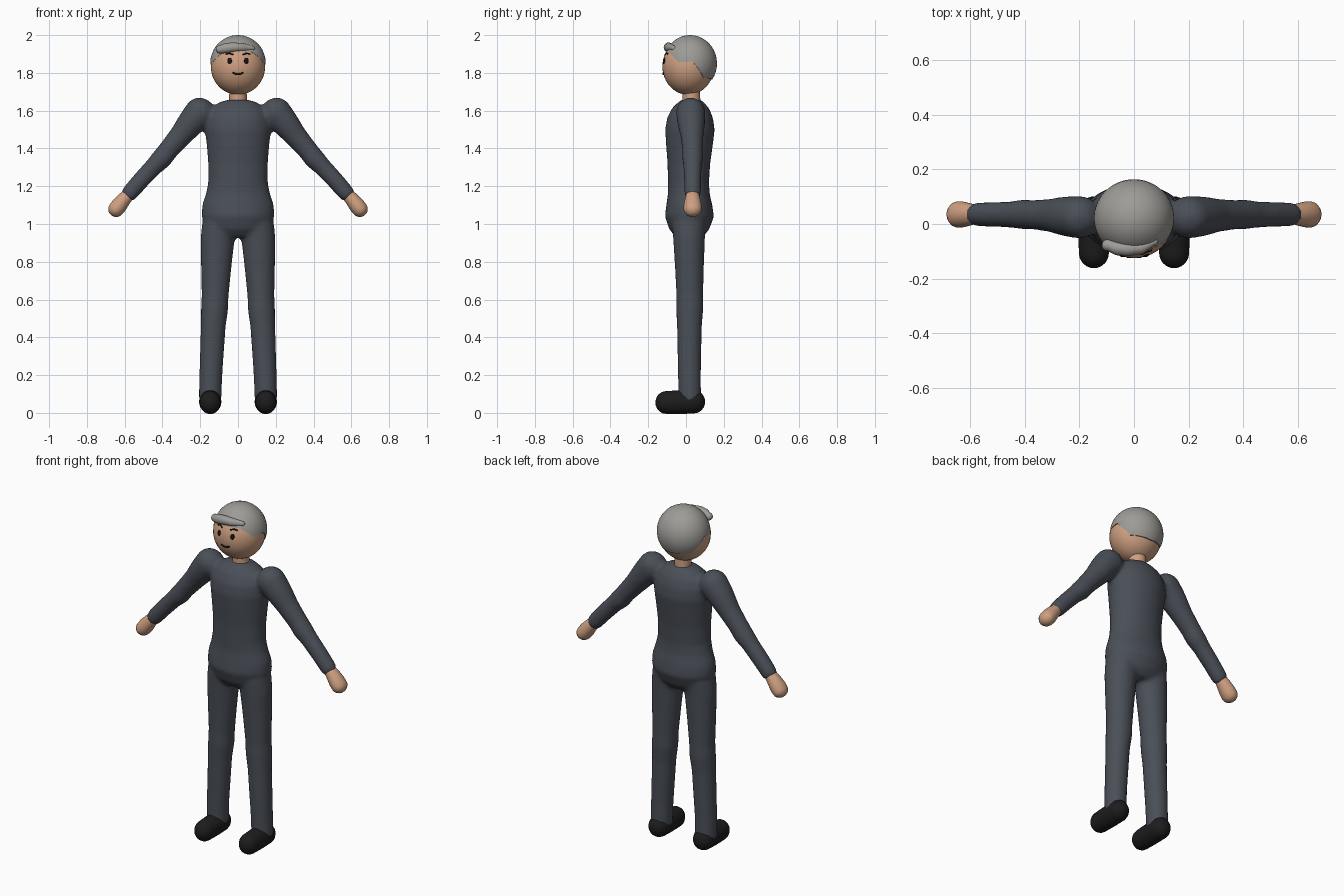
import bpy, bmesh
from math import sin, cos, pi, radians, asin, sqrt
from mathutils import Vector

if "Cube" in bpy.data.objects:
    bpy.data.objects.remove(bpy.data.objects["Cube"])


def material(name, r, g, b):
    m = bpy.data.materials.new(name)
    m.use_nodes = True
    m.diffuse_color = (r, g, b, 1)
    bsdf = m.node_tree.nodes["Principled BSDF"]
    bsdf.inputs["Base Color"].default_value = (r, g, b, 1)
    bsdf.inputs["Roughness"].default_value = 0.7
    return m


SUIT = material("slate suit", 0.068, 0.077, 0.095)
SKIN = material("warm skin", 0.62, 0.35, 0.22)
HAIR = material("grey hair", 0.34, 0.33, 0.31)
SHOE = material("black shoe", 0.012, 0.012, 0.012)
DARK = material("dark features", 0.006, 0.006, 0.006)


def loft(bm, rings, rounded=True, sides=32):
    """Skin elliptical rings (x, y, z, half width, half depth) into a closed tube."""
    rings = [(Vector(r[:3]), r[3], r[-1]) for r in rings]
    d = (rings[-1][0] - rings[0][0]).normalized()
    ref = Vector((1, 0, 0)) if abs(d.y) > 0.7 else Vector((0, 1, 0))
    u = ref.cross(d).normalized()
    v = d.cross(u)
    if rounded:
        def cap(ring, sign):
            c, a, b = ring
            return [(c + d * sign * min(a, b) * sin(radians(t)),
                     a * cos(radians(t)), b * cos(radians(t)))
                    for t in (20, 40, 60, 78)]
        rings = cap(rings[0], -1)[::-1] + rings + cap(rings[-1], 1)
    loops = [[bm.verts.new(c + u * a * cos(2 * pi * i / sides) + v * b * sin(2 * pi * i / sides))
              for i in range(sides)] for c, a, b in rings]
    for lo, hi in zip(loops, loops[1:]):
        for i in range(sides):
            j = (i + 1) % sides
            bm.faces.new((lo[i], lo[j], hi[j], hi[i]))
    bm.faces.new(loops[0][::-1])
    bm.faces.new(loops[-1])


def finish(bm, name, mat, angle=60):
    bmesh.ops.recalc_face_normals(bm, faces=bm.faces)
    mesh = bpy.data.meshes.new(name)
    bm.to_mesh(mesh)
    bm.free()
    mesh.materials.append(mat)
    ob = bpy.data.objects.new(name, mesh)
    bpy.context.collection.objects.link(ob)
    bpy.ops.object.select_all(action='DESELECT')
    ob.select_set(True)
    bpy.context.view_layer.objects.active = ob
    bpy.ops.object.shade_smooth_by_angle(angle=radians(angle))
    return ob


def tube(name, rings, mat, rounded=True):
    bm = bmesh.new()
    loft(bm, rings, rounded)
    return finish(bm, name, mat)


def ellipsoid(name, centre, radii, mat, normal=None):
    bm = bmesh.new()
    bmesh.ops.create_uvsphere(bm, u_segments=40, v_segments=24, radius=1)
    bmesh.ops.scale(bm, vec=radii, verts=bm.verts)
    if normal:
        turn = Vector((0, -1, 0)).rotation_difference(normal).to_matrix()
        bmesh.ops.rotate(bm, matrix=turn, verts=bm.verts)
    bmesh.ops.translate(bm, vec=centre, verts=bm.verts)
    return finish(bm, name, mat)


# Suit: torso, arms and legs fused into one soft surface
suit = bmesh.new()
torso = [(0.93, 0.11, 0.015, 0.07), (0.97, 0.165, 0.016, 0.105), (1.04, 0.193, 0.018, 0.13),
         (1.1, 0.19, 0.018, 0.122), (1.16, 0.17, 0.015, 0.111), (1.22, 0.158, 0.013, 0.109),
         (1.32, 0.158, 0.015, 0.113), (1.42, 0.166, 0.018, 0.124), (1.5, 0.175, 0.021, 0.131),
         (1.56, 0.17, 0.022, 0.122), (1.61, 0.145, 0.025, 0.1), (1.645, 0.1, 0.028, 0.068),
         (1.658, 0.05, 0.03, 0.05)]
loft(suit, [(0, yc, z, hx, hy) for z, hx, yc, hy in torso], rounded=False)
for s in (1, -1):
    loft(suit, [(s * 0.2, 0.025, 1.59, 0.083, 0.078), (s * 0.25, 0.028, 1.535, 0.073),
                (s * 0.31, 0.032, 1.46, 0.06), (s * 0.37, 0.034, 1.39, 0.054),
                (s * 0.405, 0.035, 1.345, 0.055), (s * 0.45, 0.035, 1.3, 0.048),
                (s * 0.52, 0.035, 1.225, 0.046), (s * 0.572, 0.035, 1.165, 0.044)])
    loft(suit, [(s * 0.147, 0.02, 0.08, 0.06), (s * 0.144, 0.018, 0.2, 0.061),
                (s * 0.131, 0.018, 0.46, 0.066), (s * 0.124, 0.02, 0.55, 0.072),
                (s * 0.121, 0.02, 0.62, 0.071), (s * 0.115, 0.018, 0.78, 0.081, 0.077),
                (s * 0.108, 0.016, 0.92, 0.09, 0.084), (s * 0.1, 0.016, 1.0, 0.09)])
body = finish(suit, "suit", SUIT)
remesh = body.modifiers.new("fuse", 'REMESH')
remesh.mode = 'VOXEL'
remesh.voxel_size = 0.012
remesh.use_smooth_shade = True
soften = body.modifiers.new("soften", 'SMOOTH')
soften.factor = 0.5
soften.iterations = 6

# Hands and shoes
for s, side in ((1, "left"), (-1, "right")):
    tube(side + "_hand", [(s * 0.565, 0.035, 1.172, 0.03), (s * 0.6, 0.035, 1.135, 0.037, 0.04),
                          (s * 0.628, 0.035, 1.1, 0.043, 0.047),
                          (s * 0.645, 0.035, 1.079, 0.042, 0.048)], SKIN)
    tube(side + "_shoe", [(s * 0.147, 0.042, 0.059, 0.062, 0.059),
                          (s * 0.147, -0.03, 0.057, 0.063, 0.057),
                          (s * 0.147, -0.107, 0.055, 0.06, 0.055)], SHOE)

# Neck and head
tube("neck", [(0, 0.03, 1.58, 0.047), (0, 0.028, 1.74, 0.046)], SKIN, rounded=False)
HC, HR = Vector((0, 0.012, 1.835)), Vector((0.144, 0.137, 0.151))
ellipsoid("head", HC, HR, SKIN)


def on_face(x, z):
    """Point and outward normal on the front of the head."""
    k = sqrt(1 - (x / HR.x) ** 2 - ((z - HC.z) / HR.z) ** 2)
    p = Vector((x, HC.y - HR.y * k, z))
    n = Vector([(p[i] - HC[i]) / HR[i] ** 2 for i in range(3)]).normalized()
    return p, n


# Eyes, brows and smile
for s, side in ((1, "left"), (-1, "right")):
    p, n = on_face(s * 0.044, 1.863)
    ellipsoid(side + "_eye", p, (0.012, 0.004, 0.017), DARK, n)
    brow = [on_face(s * x, z)[0] for x, z in ((0.028, 1.898), (0.045, 1.904), (0.062, 1.9))]
    tube(side + "_brow", [(*q, 0.004) for q in brow], DARK)
smile = [on_face(x, 1.793 + 12 * x * x)[0] for x in (-0.024, -0.016, -0.008, 0, 0.008, 0.016, 0.024)]
tube("mouth", [(*q, 0.005) for q in smile], DARK)

# Hair cap with a hairline that drops from brow to temple to nape
HAIRLINE = [(0, 1.912), (32, 1.912), (50, 1.885), (65, 1.856), (95, 1.86), (125, 1.775), (180, 1.765)]


def hairline(deg):
    for (a, za), (b, zb) in zip(HAIRLINE, HAIRLINE[1:]):
        if deg <= b:
            return za + (zb - za) * (deg - a) / (b - a)


bm = bmesh.new()
COLS, ROWS = 72, 14
columns = []
for i in range(COLS):
    deg = i * 360 / COLS
    low = asin((hairline(min(deg, 360 - deg)) - 1.85) / 0.15)
    column = []
    for k in range(-1, ROWS):
        phi = low + (pi / 2 - low) * max(k, 0) / ROWS
        flare = cos(phi) * (0.9 if k < 0 else 1)
        column.append(bm.verts.new((0.147 * flare * sin(radians(deg)),
                                    0.022 - 0.142 * flare * cos(radians(deg)),
                                    1.85 + 0.15 * sin(phi))))
    columns.append(column)
crown = bm.verts.new((0, 0.022, 2.0))
for i, a in enumerate(columns):
    b = columns[(i + 1) % COLS]
    for k in range(ROWS):
        bm.faces.new((a[k], b[k], b[k + 1], a[k + 1]))
    bm.faces.new((a[-1], b[-1], crown))
finish(bm, "hair", HAIR, 50)

# Swept forelock
tube("forelock", [(-0.096, -0.078, 1.925, 0.022), (-0.07, -0.088, 1.93, 0.026),
                  (-0.03, -0.092, 1.935, 0.026), (0.03, -0.088, 1.935, 0.022),
                  (0.075, -0.065, 1.93, 0.014)], HAIR)
